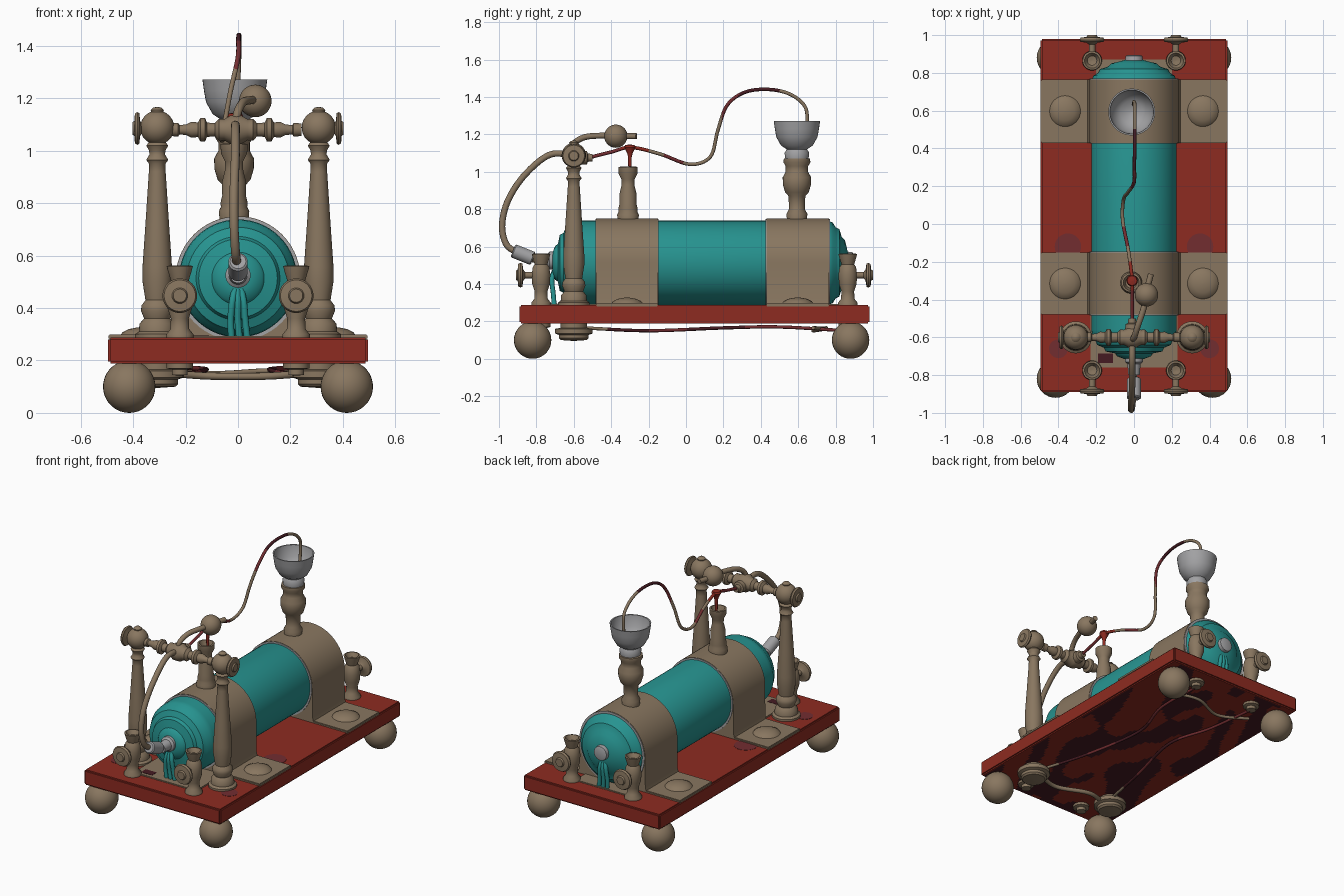
import bpy, bmesh, math
from mathutils import Vector, Matrix

if "Cube" in bpy.data.objects:
    bpy.data.objects.remove(bpy.data.objects["Cube"])


def mat(name, rgb):
    m = bpy.data.materials.new(name)
    m.diffuse_color = (*rgb, 1)
    m.use_nodes = True
    m.node_tree.nodes["Principled BSDF"].inputs["Base Color"].default_value = m.diffuse_color
    return m


BRASS = mat("dull_brass", (0.25, 0.183, 0.117))
RED = mat("red_paint", (0.27, 0.024, 0.015))
TEAL = mat("teal_paint", (0.02, 0.295, 0.28))
GREY = mat("steel_grey", (0.36, 0.36, 0.37))
MAROON = mat("dark_maroon", (0.06, 0.011, 0.016))
WINE = mat("wine_stain", (0.17, 0.026, 0.03))


def finish(name, bm, mats, angle=40):
    bmesh.ops.recalc_face_normals(bm, faces=bm.faces)
    me = bpy.data.meshes.new(name)
    bm.to_mesh(me)
    bm.free()
    for m in mats if isinstance(mats, list) else [mats]:
        me.materials.append(m)
    me.shade_smooth()
    me.set_sharp_from_angle(angle=math.radians(angle))
    ob = bpy.data.objects.new(name, me)
    bpy.context.collection.objects.link(ob)
    return ob


def lathe(name, prof, m, at=(0, 0, 0), axis=(0, 0, 1), n=32):
    """Revolve (radius, height) points around an axis."""
    bm = bmesh.new()
    M = Matrix.Translation(at) @ Vector((0, 0, 1)).rotation_difference(Vector(axis)).to_matrix().to_4x4()
    rings = [[bm.verts.new(M @ Vector((max(r, .0005) * math.cos(2 * math.pi * i / n),
                                       max(r, .0005) * math.sin(2 * math.pi * i / n), h)))
              for i in range(n)] for r, h in prof]
    for a, b in zip(rings, rings[1:]):
        for i in range(n):
            j = (i + 1) % n
            bm.faces.new((a[i], a[j], b[j], b[i]))
    bm.faces.new(rings[0])
    bm.faces.new(rings[-1])
    return finish(name, bm, m)


def ball(name, at, r, m=BRASS):
    bm = bmesh.new()
    bmesh.ops.create_uvsphere(bm, u_segments=32, v_segments=18, radius=r, matrix=Matrix.Translation(at))
    return finish(name, bm, m, 60)


def box(name, lo, hi, m, bev=0.004):
    bm = bmesh.new()
    lo, hi = Vector(lo), Vector(hi)
    bmesh.ops.create_cube(bm, size=1, matrix=Matrix.Translation((lo + hi) / 2) @ Matrix.Diagonal((*(hi - lo), 1)))
    bmesh.ops.bevel(bm, geom=bm.edges[:], offset=bev, segments=2, affect='EDGES')
    return finish(name, bm, m)


def tube(name, pts, r, mats, rule=None, n=10, steps=8):
    """Round tube along a smooth path; rule(centre) picks the material."""
    p = [Vector(q) for q in pts]
    p = [2 * p[0] - p[1]] + p + [2 * p[-1] - p[-2]]
    path = []
    for a, b, c, d in zip(p, p[1:], p[2:], p[3:]):
        for k in range(steps):
            t = k / steps
            path.append(0.5 * (2 * b + (c - a) * t + (2 * a - 5 * b + 4 * c - d) * t * t
                               + (3 * b - a - 3 * c + d) * t ** 3))
    path.append(p[-2])
    bm = bmesh.new()
    rings, u = [], None
    for i, q in enumerate(path):
        t = (path[min(i + 1, len(path) - 1)] - path[max(i - 1, 0)]).normalized()
        u = t.orthogonal() if u is None else u - t * u.dot(t)
        u.normalize()
        v = t.cross(u)
        rings.append([bm.verts.new(q + r * (u * math.cos(2 * math.pi * k / n) + v * math.sin(2 * math.pi * k / n)))
                      for k in range(n)])
    for a, b in zip(rings, rings[1:]):
        for i in range(n):
            f = bm.faces.new((a[i], a[(i + 1) % n], b[(i + 1) % n], b[i]))
            if rule:
                f.material_index = rule(f.calc_center_median())
    bm.faces.new(rings[0])
    bm.faces.new(rings[-1])
    return finish(name, bm, mats, 60)


# Base board with stained underside and a few wine stains on top
box("base_board", (-.495, -.89, .188), (.495, .98, .287), RED, .008)
bm = bmesh.new()
bmesh.ops.create_grid(bm, x_segments=60, y_segments=80, size=1,
                      matrix=Matrix.Translation((0, .045, .186)) @ Matrix.Diagonal((.48, .92, 1, 1)))
for f in bm.faces:
    c = f.calc_center_median()
    s = math.sin(c.x * 13 + 2 * math.sin(c.y * 5)) + math.sin(c.y * 9 + 3 * math.sin(c.x * 8)) + .6 * math.sin(c.x * 31 - c.y * 17)
    f.material_index = int(s > .1)
finish("board_underside", bm, [RED, MAROON])
for s in (-1, 1):
    lathe("top_stain", [(.07, .284), (.07, .2885)], WINE, (.35 * s, -.12, 0))
    lathe("top_stain", [(.05, .284), (.05, .2885)], WINE, (.4 * s, -.66, 0))

# Ball feet
for x in (-.415, .415):
    for y in (-.82, .88):
        ball("ball_foot", (x, y, .1), .1)

# Boiler with domed ends, end caps and drips
lathe("boiler", [(.05, -.715), (.09, -.70), (.10, -.685), (.15, -.675), (.16, -.655), (.195, -.64), (.205, -.615),
                 (.222, -.59), (.225, -.56), (.225, .76), (.215, .785), (.19, .80), (.18, .82), (.14, .832),
                 (.12, .85), (.07, .862), (.05, .868)], TEAL, (0, 0, .513), (0, 1, 0), 56)
lathe("front_cap", [(.048, 0), (.048, .04), (.035, .05), (.03, .11)], GREY, (0, -.69, .525), (0, -1, 0))
lathe("back_cap", [(.048, 0), (.045, .03), (.03, .035)], GREY, (0, .86, .525), (0, 1, 0))
for y, s in ((-.705, 1), (.85, -1)):
    for k in (-1, 0, 1):
        tube("paint_drip", [(.012 * k, y, .47), (.022 * k, y - .012 * s, .42), (.028 * k, y - .005 * s, .35),
                            (.03 * k + .005, y, .29)], .013, TEAL)

# Saddle bands over the boiler, floor pads and domed bolts
for y0, y1 in ((-.48, -.15), (.43, .765)):
    bm = bmesh.new()
    arc = [(.238 * math.cos(math.pi * i / 36), .512 + .238 * math.sin(math.pi * i / 36)) for i in range(37)]
    prof = [(.25, .285), (.24, .32)] + arc + [(-.24, .32), (-.25, .285)]
    f = bm.faces.new([bm.verts.new((x, y0, z)) for x, z in prof])
    ext = bmesh.ops.extrude_face_region(bm, geom=[f])
    bmesh.ops.translate(bm, vec=(0, y1 - y0, 0), verts=[v for v in ext["geom"] if isinstance(v, bmesh.types.BMVert)])
    finish("saddle_band", bm, BRASS)
    box("saddle_pad", (-.494, y0, .28), (.494, y1, .299), BRASS)
    for x in (-.365, .365):
        lathe("pad_bolt", [(.085, .295), (.075, .308), (.05, .32), (.02, .326), (0, .327)], BRASS, (x, (y0 + y1) / 2, 0))
    for y in (y0, y1):
        lathe("band_rim", [(.236, -.004), (.236, .004)], GREY, (0, y, .512), (0, 1, 0), 56)
box("front_floor_plate", (-.23, -.76, .28), (.23, -.47, .293), BRASS)
box("back_floor_plate", (-.2, .75, .28), (.2, .87, .293), BRASS)
box("floor_stain", (-.19, -.735, .285), (-.11, -.685, .2945), MAROON, .001)

# Front stack
lathe("front_stack", [(.055, .73), (.058, .77), (.05, .785), (.052, .80), (.045, .83), (.046, .88), (.034, .93),
                      (.035, .96), (.05, .99), (.052, 1.025), (.042, 1.027), (.03, .99), (0, .985)], BRASS, (-.015, -.31, 0))
# Rear chimney with steel funnel
lathe("rear_chimney", [(.052, .73), (.056, .775), (.042, .80), (.045, .87), (.063, .89), (.075, .93), (.076, .97),
                       (.06, 1.0), (.06, 1.03), (.072, 1.05), (.07, 1.07), (.05, 1.075)], BRASS, (-.015, .593, 0))
lathe("chimney_funnel", [(.04, 1.06), (.062, 1.07), (.066, 1.10), (.055, 1.12), (.085, 1.14), (.11, 1.185), (.118, 1.23),
                         (.124, 1.272), (.116, 1.272), (.105, 1.2), (.06, 1.15), (0, 1.14)], GREY, (-.012, .593, 0), n=40)

# Front columns with ball tops, outer knobs and under-board nuts
KNOB = [(.017, 0), (.017, .05), (.03, .06), (.062, .065), (.066, .075), (.06, .087), (.03, .09), (.025, .1), (0, .1)]
for s in (-1, 1):
    x, y = .308 * s, -.6
    lathe("column", [(.085, .28), (.085, .30), (.07, .31), (.068, .34), (.05, .36), (.062, .39), (.06, .41), (.045, .43),
                     (.056, .50), (.056, .56), (.045, .72), (.032, .92), (.031, .95), (.042, .965), (.03, .985),
                     (.031, 1.0), (.042, 1.02), (.025, 1.04)], BRASS, (x, y, 0))
    ball("column_ball", (x, y, 1.088), .065)
    lathe("column_finial", [(.022, 1.14), (.025, 1.155), (.015, 1.165), (0, 1.167)], BRASS, (x, y, 0))
    lathe("column_knob", [(r * .95, h * .75) for r, h in KNOB], BRASS, (x + .02 * s, y, 1.085), (s, 0, 0))
    lathe("column_nut", [(.07, .19), (.07, .165), (.1, .16), (.1, .135), (.08, .128), (.08, .11), (.07, .10), (0, .095)], BRASS, (x, y, 0))

# Cross bar between the columns
half = [(.055, 0), (.055, .02), (.04, .045), (.042, .065), (.026, .08), (.027, .11), (.045, .118), (.045, .135),
        (.028, .145), (.03, .17), (.02, .19), (.018, .215), (.026, .22), (.024, .25)]
lathe("cross_bar", [(r, -h) for r, h in half[:0:-1]] + half, BRASS, (-.008, -.6, 1.08), (1, 0, 0))
lathe("cross_bar_socket", [(.04, 0), (.035, .07), (.022, .075), (.02, .1)], BRASS, (-.01, -.6, 1.075), (0, 1, 0))

# Corner posts with facing knobs
for x in (-.222, .222):
    for y, s in ((-.775, -1), (.865, 1)):
        lathe("corner_post", [(.052, .28), (.052, .30), (.036, .32), (.034, .36), (.047, .40), (.05, .45), (.044, .49),
                              (.034, .505), (.045, .54), (.05, .56), (.04, .562), (.025, .535), (0, .53)], BRASS, (x, y, 0))
        lathe("post_knob", KNOB, BRASS, (x, y + .035 * s, .447), (0, s, 0))
        lathe("post_nut", [(.05, .19), (.05, .17), (.03, .165), (.03, .145), (0, .142)], BRASS, (x, y, 0))

# Steam pipe with steel coupling
tube("steam_pipe", [(-.01, -.6, 1.09), (-.01, -.73, 1.09), (-.01, -.86, .985), (-.015, -.95, .85), (-.015, -.983, .72),
                    (-.01, -.965, .62), (-.005, -.915, .575), (0, -.81, .53), (0, -.72, .525)], .017, BRASS, n=14)
lathe("pipe_coupling", [(.03, 0), (.037, .006), (.037, .11), (.03, .116)], GREY, (0, -.925, .578), (0, .93, -.37))

# Whistle ball on a bent arm
tube("whistle_arm", [(-.01, -.61, 1.1), (0, -.6, 1.15), (.02, -.54, 1.185), (.05, -.45, 1.193), (.06, -.4, 1.19)], .016, BRASS)
ball("whistle_ball", (.066, -.375, 1.19), .062)
tube("whistle_handle", [(.07, -.34, 1.19), (.09, -.265, 1.19)], .016, BRASS)

# Patchy wire running from the cross bar into the funnel
tube("wire", [(-.01, -.52, 1.075), (-.01, -.4, 1.105), (-.01, -.295, 1.13), (-.03, -.14, 1.095), (-.06, .02, 1.04),
              (-.055, .13, 1.08), (-.03, .17, 1.22), (0, .22, 1.355), (.002, .315, 1.425), (.004, .44, 1.44),
              (.004, .555, 1.415), (.003, .635, 1.35), (0, .647, 1.26), (0, .63, 1.14)], .0095,
     [BRASS, RED, MAROON, WINE],
     lambda c: 1 if -.35 < c.y < -.2 else 3 if c.y < -.35 or -.12 < c.y < -.02 or .19 < c.y < .28 else 2 if .28 < c.y < .5 else 0)
lathe("wire_joint", [(.008, 1.0), (.01, 1.08), (.015, 1.10), (.03, 1.13), (.025, 1.142), (0, 1.146)], RED, (-.01, -.3, 0))

# Rods and wires under the board
tube("under_rod", [(-.25, -.6, .15), (-.1, -.56, .14), (.1, -.63, .14), (.25, -.6, .15)], .014, BRASS)
for s in (-1, 1):
    tube("under_wire", [(.28 * s, -.55, .165), (.2 * s, -.2, .15), (.12 * s, .2, .165), (.2 * s, .5, .17),
                        (.22 * s, .85, .15)], .009, [MAROON, BRASS, WINE],
         lambda c: 1 if c.y < -.4 else 2 if c.y > .3 or -.2 < c.y < .0 else 0)
tube("under_cross_wire", [(-.3, .75, .165), (-.1, .68, .15), (.1, .74, .16), (.3, .68, .165)], .01, BRASS)
